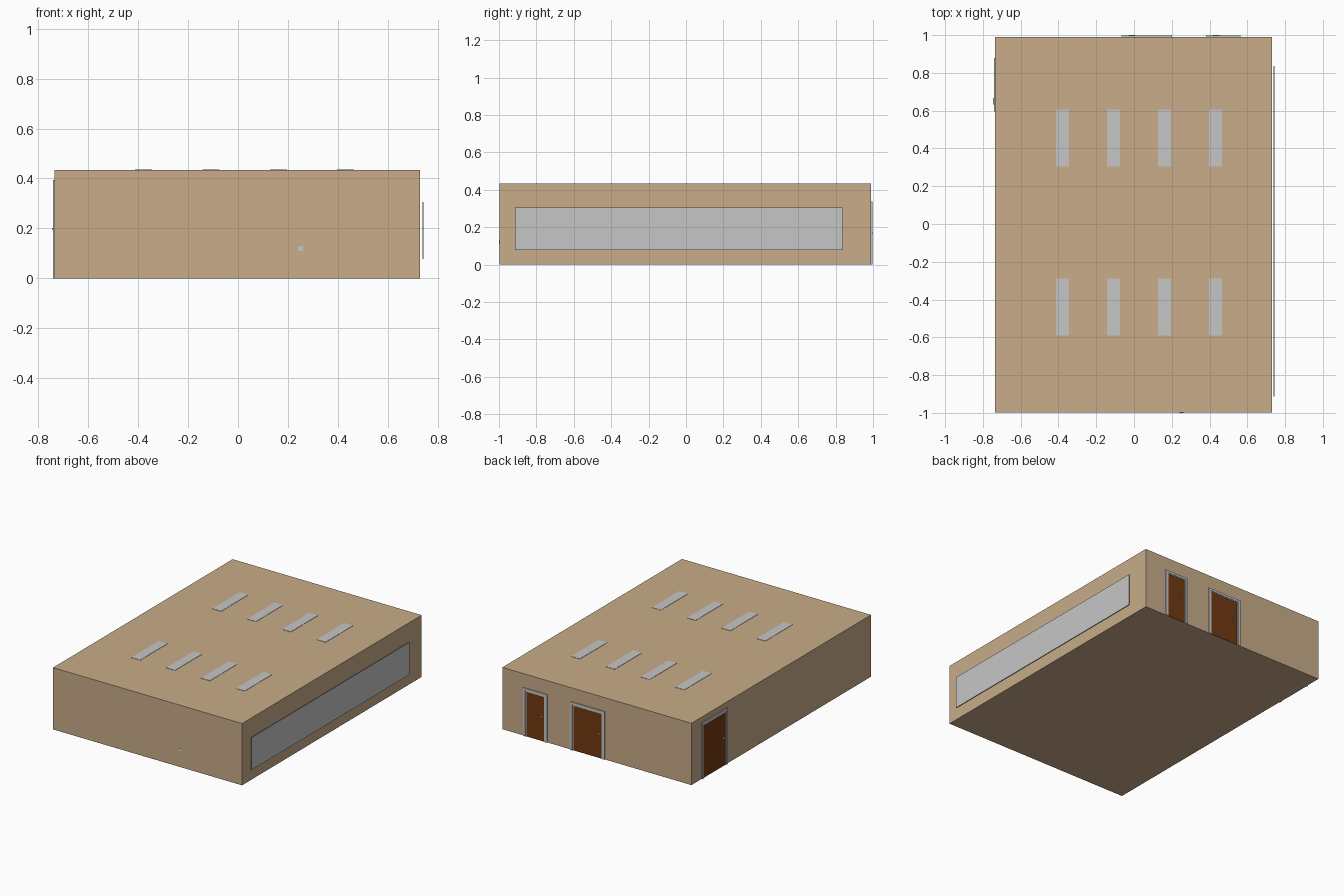
import bpy, bmesh, math
from mathutils import Matrix, Vector

if "Cube" in bpy.data.objects:
    bpy.data.objects.remove(bpy.data.objects["Cube"])


def material(name, rgb):
    m = bpy.data.materials.new(name)
    m.diffuse_color = (*rgb, 1)
    m.use_nodes = True
    m.node_tree.nodes["Principled BSDF"].inputs["Base Color"].default_value = m.diffuse_color
    return m


TAN = material("tan_wall", (0.578, 0.413, 0.25))
GREY = material("light_grey", (0.573, 0.565, 0.565))
BROWN = material("door_brown", (0.165, 0.042, 0.005))


def finish(name, bm, mat, matrix=Matrix()):
    bmesh.ops.recalc_face_normals(bm, faces=bm.faces)
    me = bpy.data.meshes.new(name)
    bm.to_mesh(me)
    bm.free()
    me.materials.append(mat)
    ob = bpy.data.objects.new(name, me)
    ob.matrix_world = matrix
    bpy.context.collection.objects.link(ob)
    return ob


def box(name, lo, hi, mat, matrix=Matrix()):
    lo, hi = Vector(lo), Vector(hi)
    bm = bmesh.new()
    bmesh.ops.create_cube(bm, size=1, matrix=Matrix.Translation((lo + hi) / 2)
                          @ Matrix.Diagonal((*(hi - lo), 1)))
    return finish(name, bm, mat, matrix)


def door_frame(name, w, h, t, depth, matrix):
    # upside-down U outline, extruded outward from the wall
    a, b = w / 2, w / 2 - t
    pts = [(-a, 0), (-a, h), (a, h), (a, 0), (b, 0), (b, h - t), (-b, h - t), (-b, 0)]
    bm = bmesh.new()
    face = bm.faces.new([bm.verts.new((x, 0, z)) for x, z in pts])
    ext = bmesh.ops.extrude_face_region(bm, geom=[face])
    bmesh.ops.translate(bm, vec=(0, depth, 0),
                        verts=[v for v in ext["geom"] if isinstance(v, bmesh.types.BMVert)])
    finish(name, bm, GREY, matrix)


def door(name, w, h, matrix):
    # local frame: x along the wall, y outward, z up
    door_frame(name + "_frame", w, h, 0.016, 0.007, matrix)
    door_frame(name + "_jamb", w - 0.03, h - 0.015, 0.008, 0.0045, matrix)
    box(name + "_panel", (-w / 2 + 0.02, 0, 0), (w / 2 - 0.02, 0.002, h - 0.02), BROWN, matrix)
    # lever handle with round rose
    x, z = -w / 2 + 0.042, h / 2
    bm = bmesh.new()
    bmesh.ops.create_cone(bm, cap_ends=True, segments=12, radius1=0.007, radius2=0.007, depth=0.005,
                          matrix=Matrix.Translation((x, 0.0045, z)) @ Matrix.Rotation(math.pi / 2, 4, 'X'))
    finish(name + "_handle_rose", bm, GREY, matrix)
    box(name + "_handle_lever", (x - 0.004, 0.007, z - 0.003), (x + 0.03, 0.011, z + 0.003), GREY, matrix)


# Building body
X0, X1, Y0, Y1, H = -0.735, 0.73, -0.998, 0.99, 0.433
box("building", (X0, Y0, 0), (X1, Y1, H), TAN)

# Roof skylights, 4 x 2
for i in range(4):
    for j, y in enumerate((-0.44, 0.456)):
        x = -0.3785 + 0.27 * i
        box(f"skylight_{i}_{j}", (x - 0.034, y - 0.151, H - 0.01), (x + 0.034, y + 0.151, H + 0.002), GREY)

# Long window plate held just off the right wall
box("long_window", (0.739, -0.914, 0.078), (0.744, 0.836, 0.305), GREY)

# Small plate on the front wall
box("front_wall_plate", (0.241, Y0 - 0.002, 0.11), (0.261, Y0, 0.13), GREY)

# Two back doors and one left door
door("wide_back_door", 0.266, 0.337, Matrix.Translation((0.067, Y1, 0)))
door("narrow_back_door", 0.184, 0.337, Matrix.Translation((0.472, Y1, 0)))
door("left_door", 0.284, 0.393,
     Matrix.Translation((X0, 0.737, 0)) @ Matrix.Rotation(math.pi / 2, 4, 'Z'))
